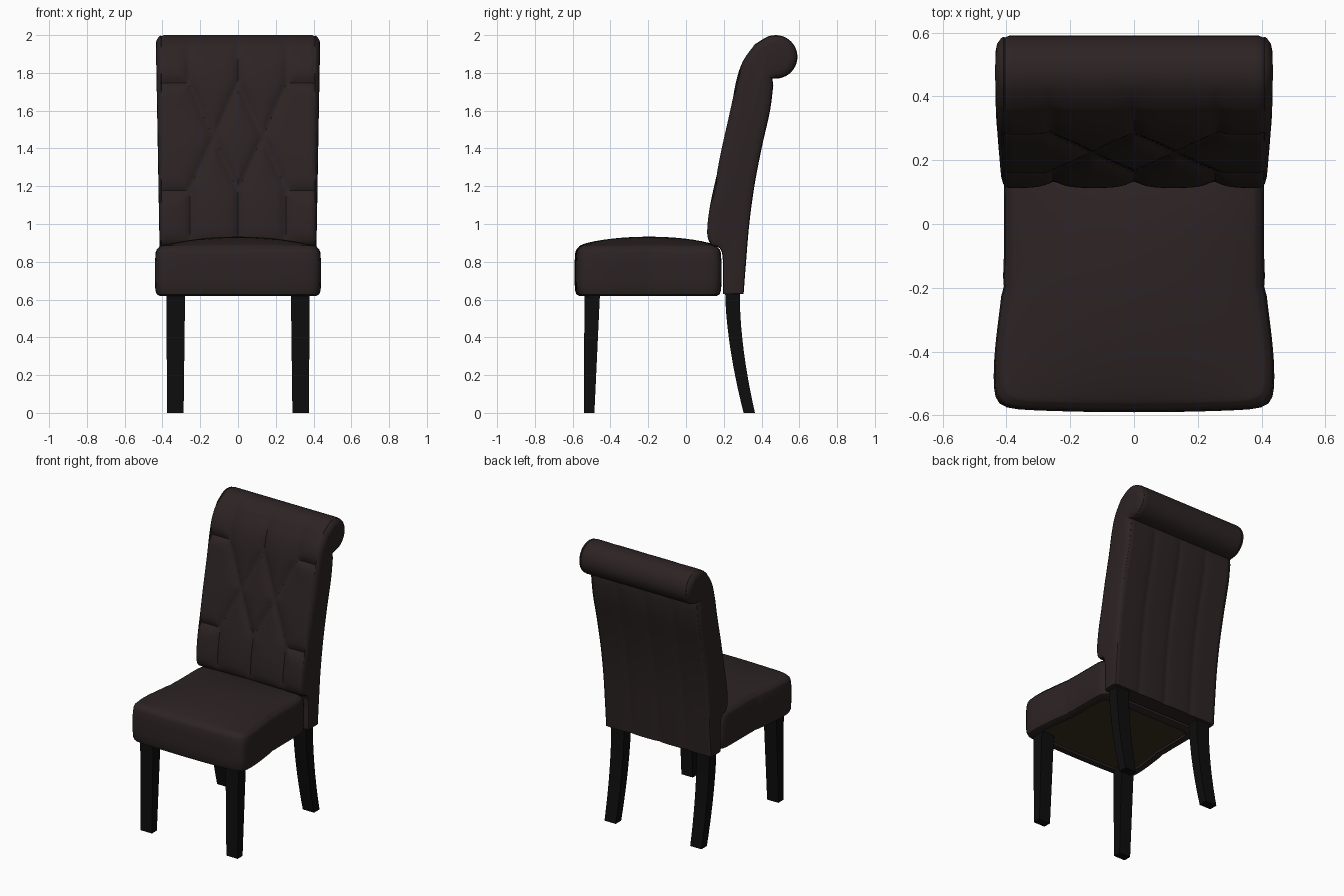
import bpy, bmesh, math
from mathutils import Vector

cube = bpy.data.objects.get("Cube")
if cube:
    bpy.data.objects.remove(cube, do_unlink=True)


def material(name, rgb):
    m = bpy.data.materials.new(name)
    m.use_nodes = True
    m.diffuse_color = (*rgb, 1)
    m.node_tree.nodes["Principled BSDF"].inputs["Base Color"].default_value = (*rgb, 1)
    return m


leather = material("dark brown leather", (0.026, 0.017, 0.017))
black_wood = material("black wood", (0.004, 0.004, 0.004))
lining = material("olive lining", (0.04, 0.03, 0.014))


def loft(name, rings, mats, smooth_angle=40):
    """Skin a list of closed rings and cap both ends."""
    bm = bmesh.new()
    loops = [[bm.verts.new(p) for p in ring] for ring in rings]
    n = len(loops[0])
    for a, b in zip(loops, loops[1:]):
        for i in range(n):
            j = (i + 1) % n
            bm.faces.new((a[i], a[j], b[j], b[i]))
    first = bm.faces.new(loops[0][::-1])
    bm.faces.new(loops[-1])
    if len(mats) > 1:
        first.material_index = 1
    bmesh.ops.recalc_face_normals(bm, faces=bm.faces)
    mesh = bpy.data.meshes.new(name)
    bm.to_mesh(mesh)
    bm.free()
    for m in mats:
        mesh.materials.append(m)
    obj = bpy.data.objects.new(name, mesh)
    bpy.context.collection.objects.link(obj)
    if smooth_angle:
        bpy.ops.object.select_all(action="DESELECT")
        obj.select_set(True)
        bpy.context.view_layer.objects.active = obj
        bpy.ops.object.shade_smooth_by_angle(angle=math.radians(smooth_angle))
    return obj


def spline(points, step):
    """Catmull-Rom curve through 2D points, sampled about every step."""
    p = [Vector(q) for q in points]
    p = [2 * p[0] - p[1]] + p + [2 * p[-1] - p[-2]]
    out = []
    for a, b, c, d in zip(p, p[1:], p[2:], p[3:]):
        k = max(1, round((c - b).length / step))
        for i in range(k):
            t = i / k
            out.append(0.5 * (2 * b + (c - a) * t + (2 * a - 5 * b + 4 * c - d) * t * t
                              + (3 * b - a - 3 * c + d) * t ** 3))
    return out + [p[-2]]


# Backrest profile in (y, z): front face, rolled top, rear face
front = spline([(0.195, 0.63), (0.19, 0.85), (0.135, 0.89), (0.118, 0.95), (0.13, 1.08),
                (0.165, 1.25), (0.195, 1.4), (0.24, 1.6), (0.27, 1.75), (0.305, 1.86),
                (0.365, 1.95)], 0.018)
roll = [Vector((0.475 + 0.115 * math.cos(math.radians(a)),
                1.885 + 0.115 * math.sin(math.radians(a)))) for a in range(126, -103, -9)]
rear = spline([(0.462, 1.735), (0.445, 1.6), (0.4, 1.4), (0.362, 1.2), (0.335, 1.0),
               (0.318, 0.8), (0.305, 0.63)], 0.04)
profile = front + roll + rear
n_front, n_roll = len(front), len(roll)

# Seam lines in (x, z): one half, mirrored
half_seams = [((0, 2.1), (0, 1.75)), ((0.26, 2.1), (0.26, 1.75)),
              ((0, 1.75), (0.13, 1.46)), ((0.13, 1.46), (0, 1.18)),
              ((0.26, 1.75), (0.13, 1.46)), ((0.13, 1.46), (0.26, 1.18)),
              ((0, 1.18), (0, 0.8)), ((0.25, 1.18), (0.25, 0.8)),
              ((0.26, 1.75), (0.5, 1.75)), ((0.26, 1.18), (0.5, 1.18))]
seams = [(Vector(a), Vector(b)) for a, b in half_seams]


def seam_distance(x, z):
    p = Vector((abs(x), z))
    best = 1
    for a, b in seams:
        d = b - a
        t = min(1, max(0, (p - a).dot(d) / d.length_squared))
        best = min(best, (p - a - d * t).length)
    return best


def tuft(x, i):
    """Inward depth of the padding at column x, profile point i."""
    z = profile[i].y
    if i < n_front + 4:
        fade = min(1, max(0, (z - 0.88) / 0.06)) * min(1, max(0.0, (2.0 - z) / 0.2))
        return fade * (0.026 * math.exp(-seam_distance(x, z) / 0.03) - 0.006)
    if i >= n_front + n_roll:
        return 0.008 * math.exp(-min(abs(x), abs(abs(x) - 0.21)) / 0.025)
    return 0


def inward(i):
    a, b = profile[max(0, i - 1)], profile[min(len(profile) - 1, i + 1)]
    t = (b - a).normalized()
    return Vector((t.y, -t.x))


# Columns across the back: (x, bulge outward, inset of the profile)
W = 0.405
side = [(0.03, 0.045), (0.026, 0.026), (0.013, 0.008), (0.004, 0.003), (0.0, 0.006)]
columns = [(-W, -b, d) for b, d in side]
columns += [(-W + 2 * W * k / 64, 0, 0) for k in range(1, 64)]
columns += [(W, b, d) for b, d in reversed(side)]
rings = []
for x, bulge, inset in columns:
    ring = []
    for i, p in enumerate(profile):
        grow = 0.2 + 0.8 * (p.y - 0.63) / 1.37
        q = p + inward(i) * (inset + (tuft(x, i) if bulge == 0 else 0))
        ring.append((x + bulge * grow, q.x, q.y))
    rings.append(ring)
loft("tufted_backrest", rings, [leather])


# Seat cushion: rounded outline, stacked upward and closed by a dome
def seat_ring(z, inset, scale=1.0, dome=0.0):
    n = 24
    edge = [-1 + 2 * k / n for k in range(n)]
    square = ([(e, -1) for e in edge] + [(1, e) for e in edge]
              + [(-e, 1) for e in edge] + [(-1, -e) for e in edge])
    ring = []
    for u, v in square:
        # shallow stitched seam half way along each side
        d = inset + (0.005 if v == 0 and scale == 1 else 0)
        r = (abs(u) ** 16 + abs(v) ** 16) ** (1 / 16)
        u, v = u / r * scale, v / r * scale
        s = min(1, max(0, (0.25 - v) / 1.0))
        half = 0.408 + 0.032 * s * s * (3 - 2 * s)
        bow = 0.012 * (1 - u * u) * max(0, -v)
        ring.append((u * (half - d), -0.195 + v * (0.383 - d) - bow,
                     z + dome * (1 - u * u) ** 0.8 * (1 - v * v) ** 0.7))
    return ring


walls = [(0.632, 0.065), (0.62, 0.06), (0.62, 0.025), (0.627, 0.01), (0.65, 0.002),
         (0.7, 0), (0.8, 0), (0.85, 0.004), (0.868, 0.011), (0.871, 0.016), (0.882, 0.024)]
rings = [seat_ring(z, d) for z, d in walls]
rings += [seat_ring(0.883, 0.026, s, 0.05)
          for s in (0.985, 0.95, 0.9, 0.8, 0.65, 0.5, 0.35, 0.2, 0.05)]
loft("seat_cushion", rings, [leather, lining])


# Legs: square sections (z, y front, y rear, x inner, x outer), mirrored
def legs(name, sections):
    for label, sx in (("left", 1), ("right", -1)):
        rings = [[(sx * xi, y0, z), (sx * xo, y0, z), (sx * xo, y1, z), (sx * xi, y1, z)]
                 for z, y0, y1, xi, xo in sections]
        loft(f"{name}_{label}", rings, [black_wood], 30)


legs("front_leg", [(0, -0.54, -0.485, 0.288, 0.375), (0.64, -0.538, -0.455, 0.28, 0.38)])
curve = []
for k in range(11):
    t = k / 10
    y = 0.207 + 0.098 * (1 - t) ** 1.7
    curve.append((0.65 * t, y, y + 0.06 + 0.018 * t, 0.288 - 0.008 * t, 0.375 + 0.005 * t))
legs("rear_leg", curve)
